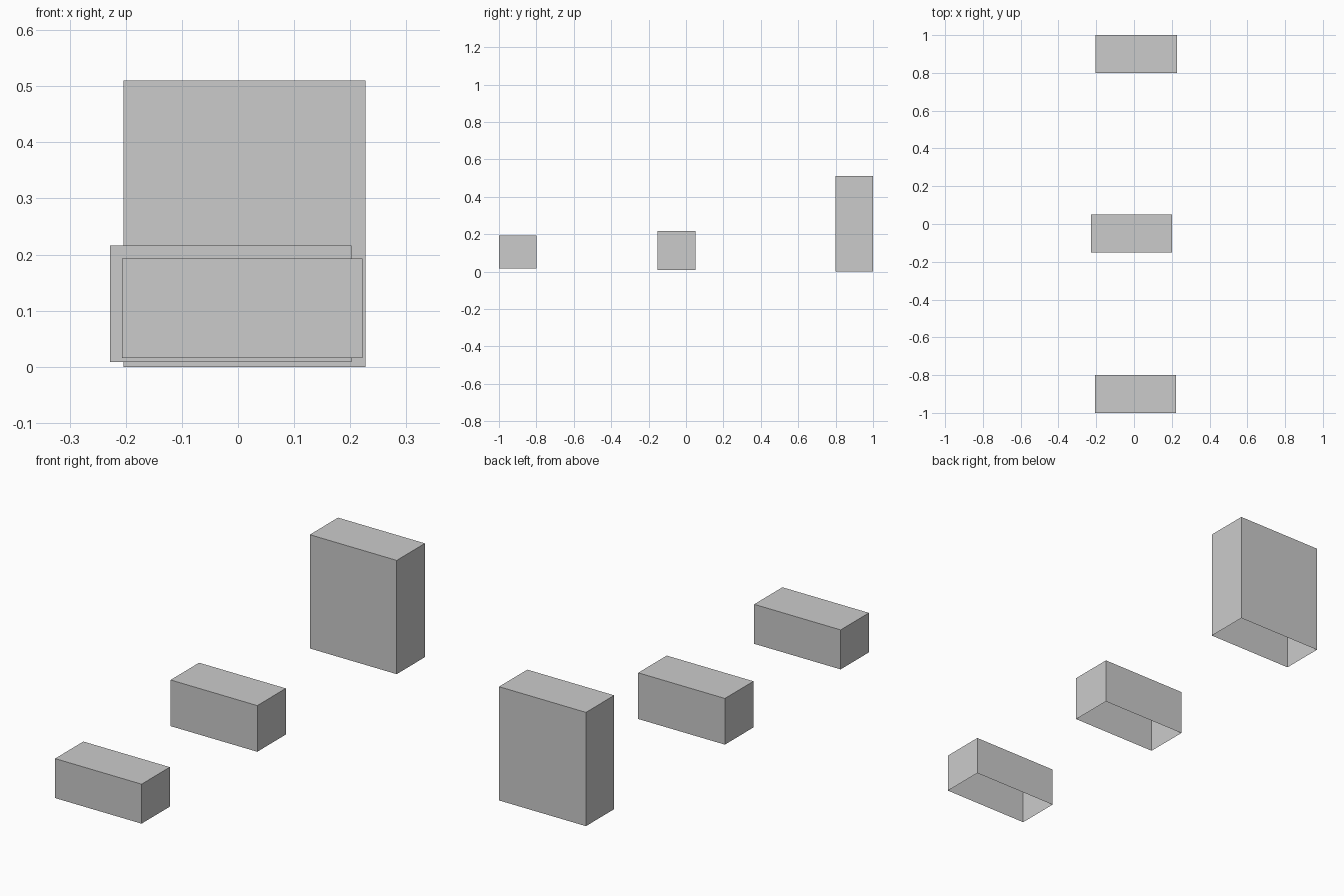
import bpy
import bmesh
from mathutils import Vector

cube = bpy.data.objects.get("Cube")
if cube:
    bpy.data.objects.remove(cube, do_unlink=True)

# Single plain grey
grey = bpy.data.materials.new("plain grey")
grey.use_nodes = True
grey.diffuse_color = (0.6, 0.6, 0.6, 1)
grey.node_tree.nodes["Principled BSDF"].inputs["Base Color"].default_value = (0.6, 0.6, 0.6, 1)


def open_box(name, low, high):
    """Thin-walled box between two corners, closed on top and open underneath."""
    low, high = Vector(low), Vector(high)
    size, centre = high - low, (low + high) / 2
    bm = bmesh.new()
    bmesh.ops.create_cube(bm, size=1)
    bm.normal_update()
    floor = [f for f in bm.faces if f.normal.z < -0.5]
    bmesh.ops.delete(bm, geom=floor, context='FACES_ONLY')
    for v in bm.verts:
        v.co = centre + v.co * size
    mesh = bpy.data.meshes.new(name)
    bm.to_mesh(mesh)
    bm.free()
    mesh.materials.append(grey)
    obj = bpy.data.objects.new(name, mesh)
    bpy.context.collection.objects.link(obj)
    return obj


# Row of three boxes, from front to back
open_box("front_low_box", (-0.207, -1.0, 0.016), (0.222, -0.8, 0.193))
open_box("middle_box", (-0.228, -0.152, 0.009), (0.202, 0.05, 0.216))
open_box("rear_tall_box", (-0.204, 0.8, 0.0), (0.227, 1.0, 0.51))
